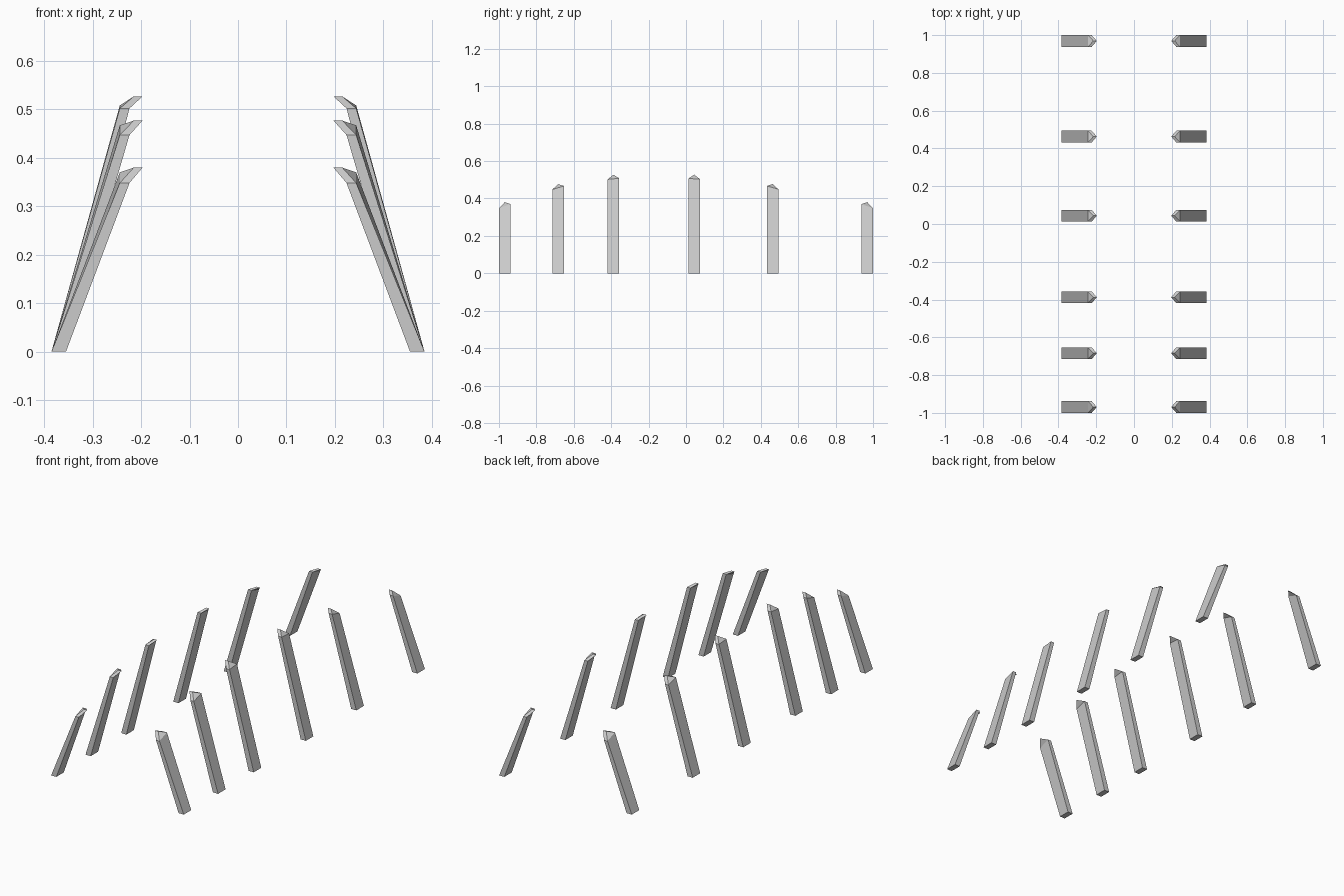
import bpy
import bmesh

if "Cube" in bpy.data.objects:
    bpy.data.objects.remove(bpy.data.objects["Cube"])

HALF = 0.031  # half the post thickness along y

# One row per pair: centre y, front shoulder z, back shoulder z, tip z
POSTS = [
    (-0.969, 0.348, 0.370, 0.380),
    (-0.684, 0.447, 0.467, 0.477),
    (-0.388, 0.502, 0.508, 0.527),
    (0.044, 0.507, 0.503, 0.527),
    (0.463, 0.467, 0.449, 0.477),
    (0.969, 0.370, 0.348, 0.380),
]


def leaning_post(name, side, y, z_front, z_back, z_tip):
    """Square post leaning inward, ending in a small gabled tip."""
    bm = bmesh.new()

    def v(x, dy, z):
        return bm.verts.new((side * x, y + dy, z))

    # foot and shoulder corners: outer front, inner front, inner back, outer back
    foot = [v(0.385, -HALF, 0), v(0.355, -HALF, 0),
            v(0.355, HALF, 0), v(0.385, HALF, 0)]
    top = [v(0.244, -HALF, z_front), v(0.224, -HALF, z_front),
           v(0.224, HALF, z_back), v(0.244, HALF, z_back)]
    # ridge of the gabled tip
    ro, ri = v(0.215, 0, z_tip), v(0.197, 0, z_tip)

    bm.faces.new(foot)
    for i in range(4):
        j = (i + 1) % 4
        bm.faces.new((foot[i], foot[j], top[j], top[i]))
    bm.faces.new((top[0], top[1], ri, ro))
    bm.faces.new((top[2], top[3], ro, ri))
    bm.faces.new((top[1], top[2], ri))
    bm.faces.new((top[3], top[0], ro))
    bmesh.ops.recalc_face_normals(bm, faces=bm.faces[:])

    mesh = bpy.data.meshes.new(name)
    bm.to_mesh(mesh)
    bm.free()
    bpy.context.collection.objects.link(bpy.data.objects.new(name, mesh))


# Two mirrored rows of support posts
for n, row in enumerate(POSTS, 1):
    for label, side in (("left", -1), ("right", 1)):
        leaning_post(f"{label}_support_post_{n}", side, *row)
